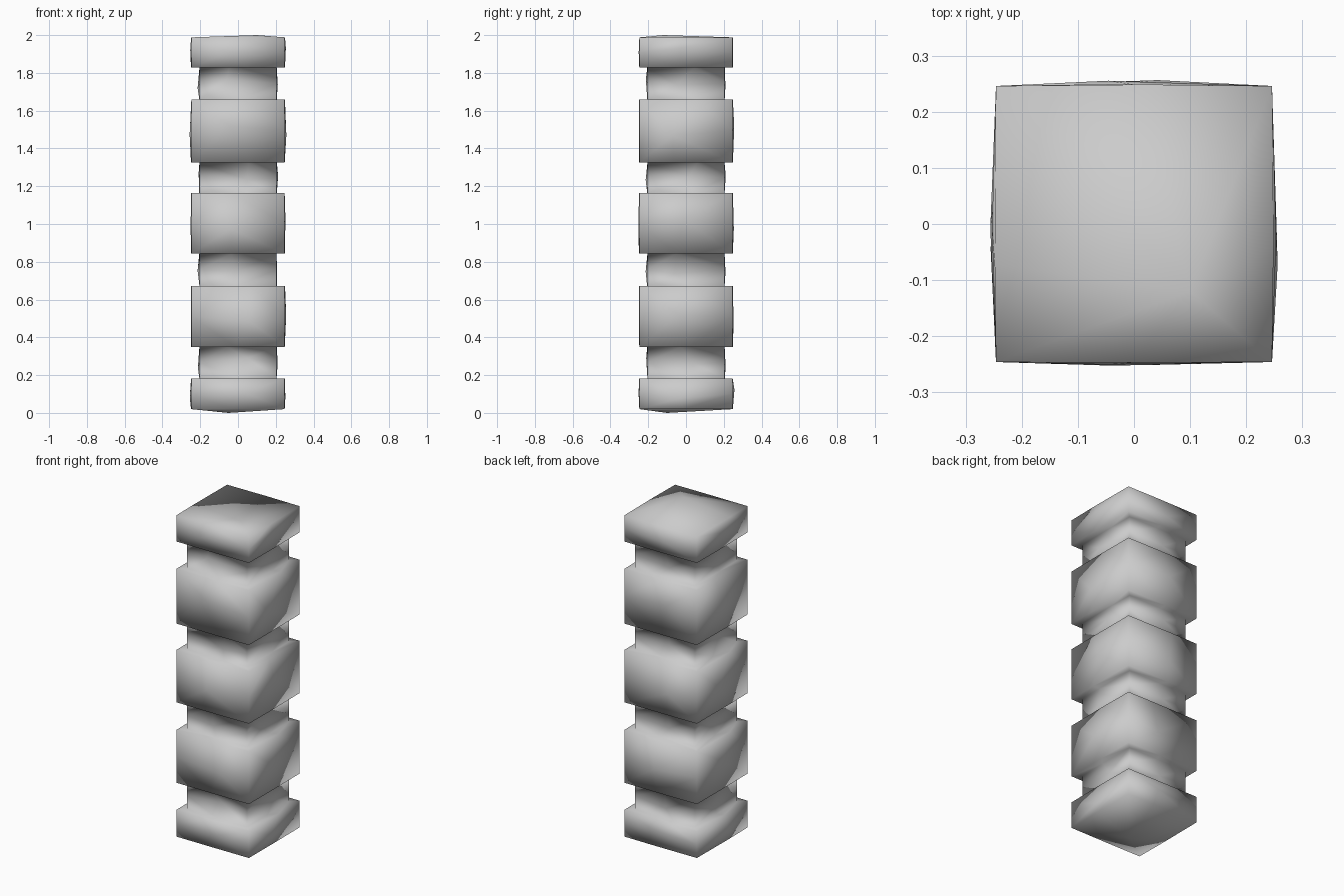
import bpy, bmesh, random

if "Cube" in bpy.data.objects:
    bpy.data.objects.remove(bpy.data.objects["Cube"])

random.seed(4)

# Alternating wide blocks and narrow necks: (bottom z, top z, half width)
WIDE, NECK = 0.246, 0.203
BANDS = [(0.02, 0.183, WIDE), (0.183, 0.35, NECK), (0.35, 0.673, WIDE),
         (0.673, 0.843, NECK), (0.843, 1.163, WIDE), (1.163, 1.325, NECK),
         (1.325, 1.66, WIDE), (1.66, 1.828, NECK), (1.828, 1.988, WIDE)]
CORNERS = [(-1, -1), (1, -1), (1, 1), (-1, 1)]


def ring(bm, half, z, bump=0.0):
    """Square ring: four corners plus a roughly central point on every side."""
    verts = []
    for i, (x, y) in enumerate(CORNERS):
        nx, ny = CORNERS[(i + 1) % 4]
        verts.append(bm.verts.new((x * half, y * half, z)))
        t = random.uniform(0.35, 0.65)
        out = half + random.uniform(0.3, 1.0) * bump
        mx, my = x + (nx - x) * t, y + (ny - y) * t
        px = x * out if x == nx else mx * half
        py = y * out if y == ny else my * half
        dz = random.uniform(-0.03, 0.03) if bump > 0.005 else 0
        verts.append(bm.verts.new((px, py, z + dz)))
    return verts


def bridge(bm, a, b):
    for i in range(len(a)):
        j = (i + 1) % len(a)
        bm.faces.new((a[i], a[j], b[j], b[i]))


def cap(bm, loop, peak, flip):
    """Fan closing an end over a slightly raised point."""
    c = bm.verts.new(peak)
    for i in range(len(loop)):
        tri = (loop[i], loop[(i + 1) % len(loop)], c)
        bm.faces.new(tri[::-1] if flip else tri)


# Stacked column body
bm = bmesh.new()
loops = []
for z0, z1, half in BANDS:
    loops.append(ring(bm, half, z0, 0.003))
    loops.append(ring(bm, half, (z0 + z1) / 2, 0.011))
    loops.append(ring(bm, half, z1, 0.003))
for a, b in zip(loops, loops[1:]):
    bridge(bm, a, b)

# Uneven end caps
cap(bm, loops[0], (-0.05, -0.1, 0.0), True)
cap(bm, loops[-1], (0.1, -0.12, 2.0), False)

bmesh.ops.triangulate(bm, faces=[f for f in bm.faces if len(f.verts) > 3])
bmesh.ops.recalc_face_normals(bm, faces=bm.faces[:])
for f in bm.faces:
    f.smooth = True

mesh = bpy.data.meshes.new("notched_column")
bm.to_mesh(mesh)
bm.free()
bpy.context.collection.objects.link(bpy.data.objects.new("notched_column", mesh))
